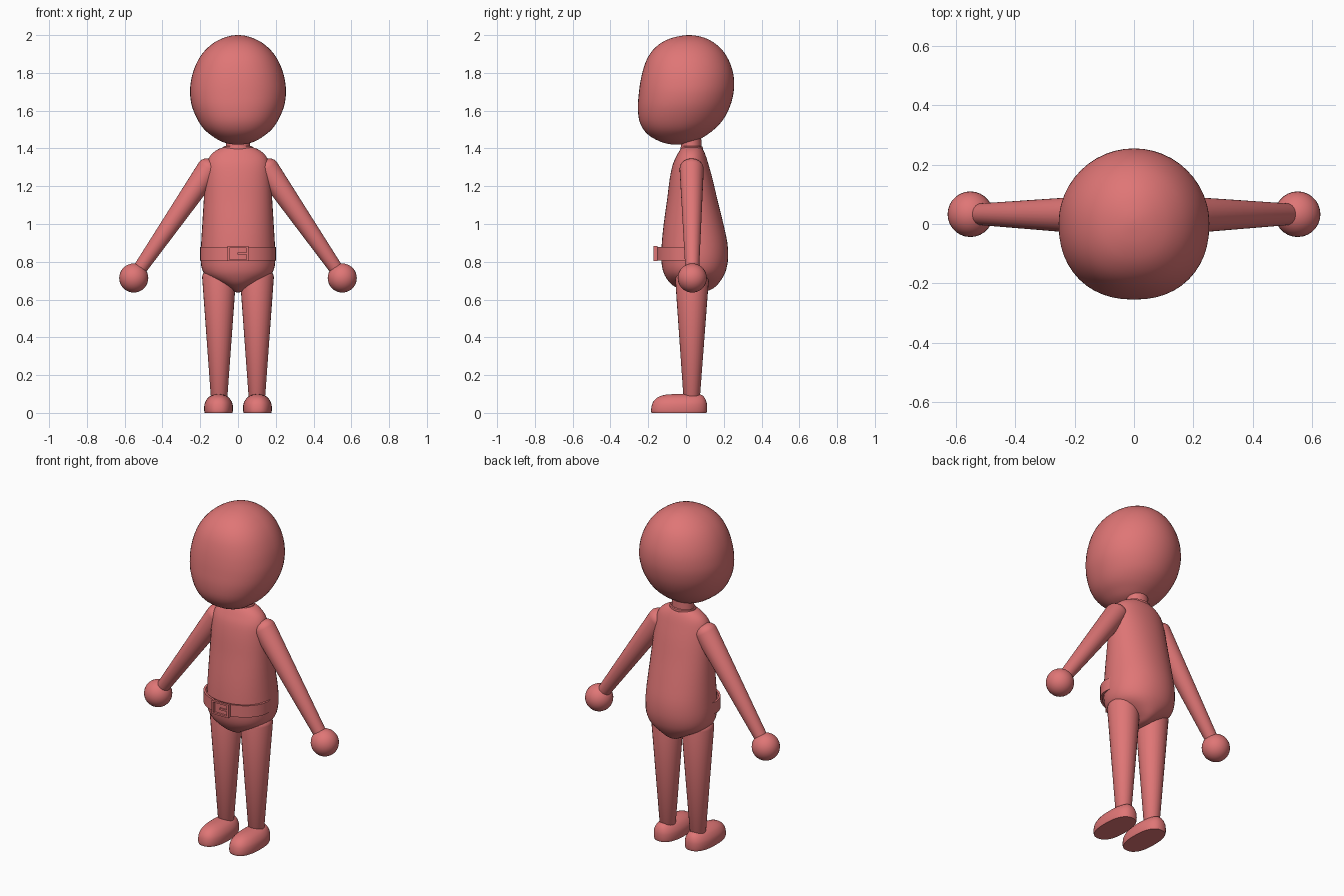
import bpy, bmesh, math
from mathutils import Vector

if "Cube" in bpy.data.objects:
    bpy.data.objects.remove(bpy.data.objects["Cube"])

skin = bpy.data.materials.new("coral_red")
skin.diffuse_color = (0.74, 0.18, 0.18, 1)
skin.use_nodes = True
skin.node_tree.nodes["Principled BSDF"].inputs["Base Color"].default_value = skin.diffuse_color


def finish(bm, name, angle=40):
    bmesh.ops.recalc_face_normals(bm, faces=bm.faces)
    me = bpy.data.meshes.new(name)
    bm.to_mesh(me)
    bm.free()
    me.materials.append(skin)
    ob = bpy.data.objects.new(name, me)
    bpy.context.collection.objects.link(ob)
    bpy.ops.object.select_all(action='DESELECT')
    ob.select_set(True)
    bpy.context.view_layer.objects.active = ob
    bpy.ops.object.shade_smooth_by_angle(angle=math.radians(angle))
    return ob


def refine(rows, steps):
    """Catmull-Rom interpolation of the section rows."""
    out = []
    for i in range(len(rows) - 1):
        quad = [rows[max(i - 1, 0)], rows[i], rows[i + 1], rows[min(i + 2, len(rows) - 1)]]
        for k in range(steps):
            t = k / steps
            out.append([0.5 * (2 * b + (c - a) * t + (2 * a - 5 * b + 4 * c - d) * t * t
                               + (3 * b - a - 3 * c + d) * t ** 3) for a, b, c, d in zip(*quad)])
    return out + [rows[-1]]


def loft(name, rows, front=2.0, back=2.0, steps=3, n=40, angle=40, x=0):
    """Stack of superellipse sections; each row is (z, half width, front y, back y)."""
    bm = bmesh.new()
    rings = []
    for z, w, yf, yb in (refine(rows, steps) if steps > 1 else rows):
        ring = []
        for i in range(n):
            c, s = math.cos(2 * math.pi * i / n), math.sin(2 * math.pi * i / n)
            e = 2 / (back if s > 0 else front)
            ring.append(bm.verts.new((x + w * math.copysign(abs(c) ** e, c),
                                      (yf + yb) / 2 + (yb - yf) / 2 * math.copysign(abs(s) ** e, s), z)))
        rings.append(ring)
    for a, b in zip(rings, rings[1:]):
        for i in range(n):
            bm.faces.new((a[i], a[(i + 1) % n], b[(i + 1) % n], b[i]))
    bm.faces.new(rings[0])
    bm.faces.new(rings[-1])
    return finish(bm, name, angle)


def limb(name, p0, p1, r0, r1, cap0, cap1):
    """Tapered round limb with domed ends of the given heights."""
    p0, p1 = Vector(p0), Vector(p1)
    length = (p1 - p0).length
    arc = [math.radians(a) for a in (88, 70, 52, 35, 17, 0)]
    prof = [(-cap0 * math.sin(a), r0 * math.cos(a)) for a in arc]
    prof += [(length + cap1 * math.sin(a), r1 * math.cos(a)) for a in reversed(arc)]
    ob = loft(name, [(z, r, -r, r) for z, r in prof], steps=1, n=28)
    ob.location = p0
    ob.rotation_euler = (p1 - p0).to_track_quat('Z', 'Y').to_euler()
    return ob


def band(name, section, w, d, yc, n=56):
    """Closed elliptical ring swept from an (outward offset, z) section."""
    bm = bmesh.new()
    rings = []
    for i in range(n):
        a = 2 * math.pi * i / n
        rings.append([bm.verts.new(((w + o) * math.cos(a), yc + (d + o) * math.sin(a), z)) for o, z in section])
    m = len(section)
    for i in range(n):
        a, b = rings[i], rings[(i + 1) % n]
        for j in range(m):
            bm.faces.new((a[j], b[j], b[(j + 1) % m], a[(j + 1) % m]))
    return finish(bm, name)


def add_box(bm, lo, hi):
    vs = bmesh.ops.create_cube(bm, size=1)['verts']
    for v in vs:
        v.co = Vector([(l + h) / 2 + c * (h - l) for l, h, c in zip(lo, hi, v.co)])


# Head: egg shape with a fuller lower front
loft("head", [
    (1.42, 0.004, -0.055, -0.047), (1.425, 0.05, -0.10, 0.0), (1.44, 0.095, -0.145, 0.055),
    (1.465, 0.135, -0.19, 0.10), (1.50, 0.178, -0.225, 0.148), (1.55, 0.213, -0.248, 0.195),
    (1.62, 0.243, -0.255, 0.232), (1.69, 0.254, -0.25, 0.251), (1.75, 0.25, -0.242, 0.255),
    (1.81, 0.236, -0.229, 0.247), (1.87, 0.21, -0.208, 0.225), (1.92, 0.174, -0.176, 0.193),
    (1.96, 0.127, -0.13, 0.148), (1.985, 0.077, -0.075, 0.10), (1.997, 0.034, -0.02, 0.052),
    (2.0, 0.004, 0.012, 0.02)], front=2.25, n=48)

# Torso: narrow shoulders, full seat, pointed underside
loft("torso", [
    (0.637, 0.004, 0.036, 0.044), (0.643, 0.025, -0.01, 0.105), (0.66, 0.052, -0.045, 0.145),
    (0.685, 0.10, -0.082, 0.172), (0.72, 0.163, -0.108, 0.196), (0.76, 0.19, -0.124, 0.213),
    (0.82, 0.198, -0.131, 0.223), (0.90, 0.195, -0.128, 0.219), (1.0, 0.189, -0.118, 0.198),
    (1.13, 0.181, -0.10, 0.166), (1.24, 0.174, -0.086, 0.140), (1.315, 0.166, -0.07, 0.119),
    (1.36, 0.148, -0.05, 0.105), (1.39, 0.115, -0.033, 0.092), (1.405, 0.08, -0.02, 0.08),
    (1.408, 0.04, 0.0, 0.055)], front=2.2, back=2.1)

# Neck and collar ring
loft("neck", [(1.36, 0.066, -0.028, 0.082), (1.50, 0.06, -0.025, 0.08)], steps=1, n=32)
band("collar", [(0.008 * math.cos(k * math.pi / 4), 1.402 + 0.010 * math.sin(k * math.pi / 4))
                for k in range(8)], 0.072, 0.052, 0.03)

# Belt standing proud in front and sinking into the back of the torso
band("belt", [(-0.012, 0.808), (0, 0.808), (0, 0.878), (-0.012, 0.878)], 0.2, 0.158, 0.0)

# Buckle: four frame bars and a prong
bm = bmesh.new()
y0, y1 = -0.172, -0.150
for s in (-1, 1):
    add_box(bm, (s * 0.05 - 0.006, y0, 0.803), (s * 0.05 + 0.006, y1, 0.883))
    zc = 0.843 + s * 0.035
    add_box(bm, (-0.05, y0, zc - 0.005), (0.05, y0 + 0.012, zc + 0.005))
add_box(bm, (-0.003, y0 + 0.002, 0.838), (0.05, y0 + 0.01, 0.848))
finish(bm, "buckle")

# Arms, hands, legs and shoes on both sides
for s, side in ((-1, "left"), (1, "right")):
    limb(side + "_arm", (s * 0.153, 0.03, 1.292), (s * 0.527, 0.033, 0.752), 0.064, 0.036, 0.05, 0.03)
    bm = bmesh.new()
    bmesh.ops.create_uvsphere(bm, u_segments=28, v_segments=16, radius=0.077)
    bmesh.ops.translate(bm, verts=bm.verts, vec=(s * 0.552, 0.033, 0.714))
    finish(bm, side + "_hand")
    limb(side + "_leg", (s * 0.1, 0.032, 0.72), (s * 0.1, 0.03, 0.06), 0.09, 0.042, 0.05, 0.01)
    loft(side + "_shoe", [
        (0.0, 0.073, -0.182, 0.108), (0.012, 0.076, -0.185, 0.111), (0.045, 0.075, -0.18, 0.111),
        (0.068, 0.065, -0.167, 0.105), (0.085, 0.05, -0.145, 0.095), (0.096, 0.028, -0.11, 0.08),
        (0.099, 0.01, -0.07, 0.06)], front=2.4, back=2.4, steps=2, x=s * 0.103)
